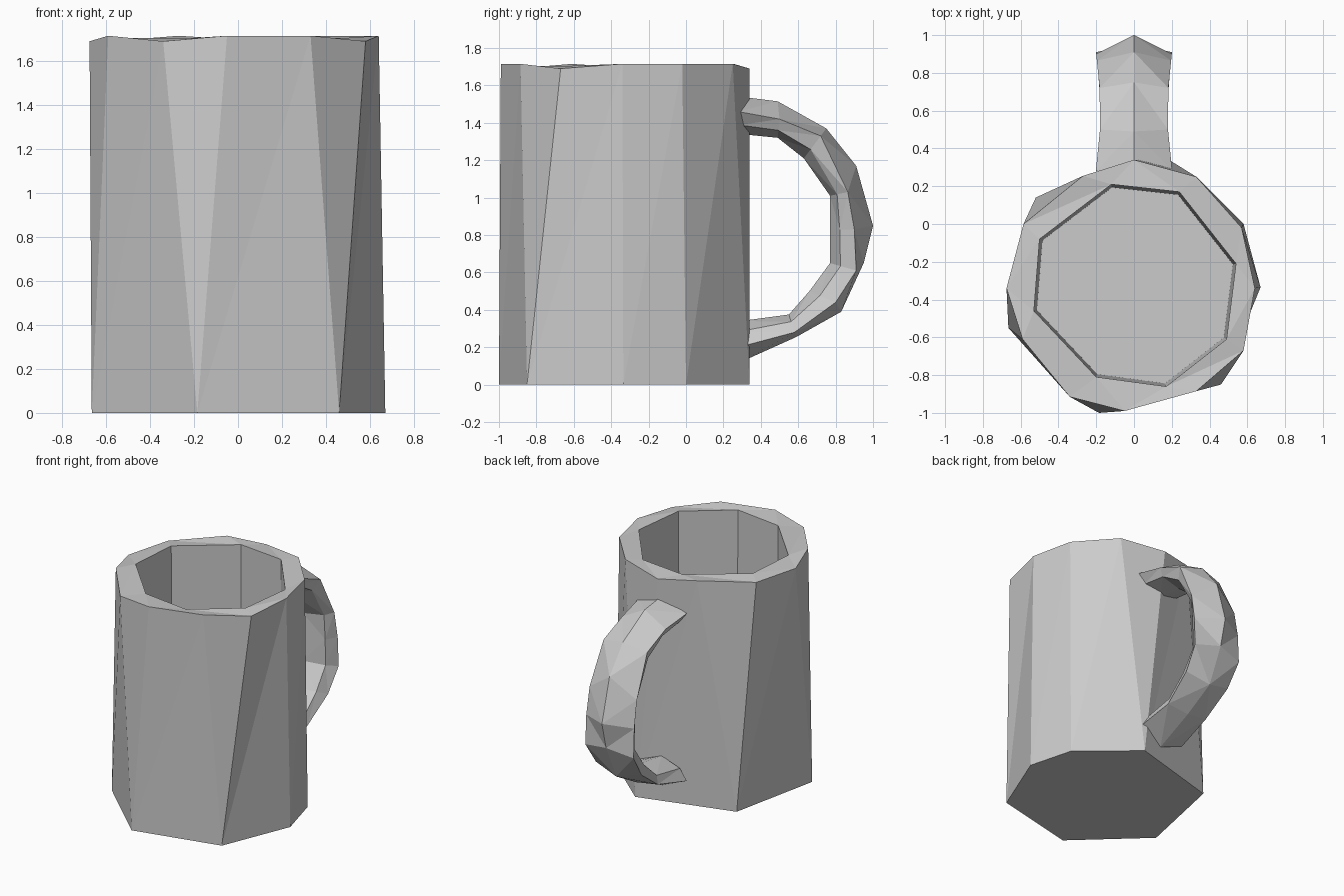
import bpy, bmesh
from math import atan2, pi
from mathutils import Vector

cube = bpy.data.objects.get("Cube")
if cube:
    bpy.data.objects.remove(cube, do_unlink=True)

GREY = (0.6, 0.6, 0.6, 1.0)
grey = bpy.data.materials.new("plain grey")
grey.use_nodes = True
grey.diffuse_color = GREY
grey.node_tree.nodes["Principled BSDF"].inputs["Base Color"].default_value = GREY

CENTRE = Vector((0, -0.33, 0))


def finish(bm, name):
    """Turn a bmesh into a flat shaded grey object."""
    bmesh.ops.recalc_face_normals(bm, faces=bm.faces)
    mesh = bpy.data.meshes.new(name)
    bm.to_mesh(mesh)
    bm.free()
    mesh.materials.append(grey)
    obj = bpy.data.objects.new(name, mesh)
    bpy.context.collection.objects.link(obj)
    return obj


def angle(vert):
    return atan2(vert.co.y - CENTRE.y, vert.co.x - CENTRE.x)


def ring(bm, points):
    """Add a ring of vertices, sorted around the cup axis."""
    return sorted((bm.verts.new(p) for p in points), key=angle)


def zip_rings(bm, a, b):
    """Join two rings of different counts with triangles, by angle."""
    i = j = 0
    while i < len(a) or j < len(b):
        va, vb = a[i % len(a)], b[j % len(b)]
        na, nb = a[(i + 1) % len(a)], b[(j + 1) % len(b)]
        turn_a = angle(na) + 2 * pi * ((i + 1) // len(a))
        turn_b = angle(nb) + 2 * pi * ((j + 1) // len(b))
        if j >= len(b) or (i < len(a) and turn_a <= turn_b):
            bm.faces.new((va, na, vb))
            i += 1
        else:
            bm.faces.new((va, nb, vb))
            j += 1


# Cup: uneven faceted wall, sloping lip, inner wall and floor
base_points = [(-0.185, -1), (0.46, -0.85), (0.67, -0.335), (0.58, 0),
               (0.185, 0.34), (-0.52, 0.14), (-0.665, -0.55)]
HIGH, LOW = 1.715, 1.69
rim_points = [(-0.675, -0.34, LOW), (-0.59, -0.61, HIGH), (-0.34, -0.915, LOW),
              (-0.05, -0.99, HIGH), (0.33, -0.885, HIGH), (0.58, -0.67, LOW),
              (0.64, -0.34, HIGH), (0.57, -0.02, HIGH), (0.33, 0.25, HIGH),
              (0, 0.34, LOW), (-0.27, 0.255, HIGH), (-0.585, 0, LOW)]
mouth_points = [(-0.5, -0.08), (-0.12, 0.21), (0.24, 0.17), (0.54, -0.21),
                (0.49, -0.61), (0.17, -0.86), (-0.2, -0.81), (-0.53, -0.46)]
FLOOR = 0.13

bm = bmesh.new()
base = ring(bm, [(x, y, 0) for x, y in base_points])
rim = ring(bm, rim_points)
mouth = ring(bm, [(x, y, HIGH - 0.01) for x, y in mouth_points])
floor = ring(bm, [CENTRE + (Vector((x, y, 0)) - CENTRE) * 0.97 + Vector((0, 0, FLOOR))
                  for x, y in mouth_points])
zip_rings(bm, base, rim)
zip_rings(bm, rim, mouth)
zip_rings(bm, mouth, floor)
bm.faces.new(base)
bm.faces.new(floor)
finish(bm, "cup")

# Handle: six-sided section swept along outer, side and inner profiles (y, z)
outer = [(0.29, 1.54), (0.49, 1.515), (0.75, 1.37), (0.91, 1.17), (1, 0.85),
         (0.95, 0.65), (0.83, 0.39), (0.59, 0.255), (0.29, 0.12)]
side = [(0.28, 1.46), (0.5, 1.42), (0.72, 1.33), (0.865, 1.03), (0.9, 0.83),
        (0.91, 0.61), (0.8, 0.44), (0.58, 0.28), (0.28, 0.2)]
inner = [(0.29, 1.34), (0.49, 1.32), (0.63, 1.21), (0.77, 1.01), (0.77, 0.83),
         (0.77, 0.65), (0.66, 0.5), (0.55, 0.375), (0.29, 0.34)]

bm = bmesh.new()
sections = []
for o, s, n in zip(outer, side, inner):
    low = Vector(s).lerp(Vector(n), 0.6)
    wide = 0.17 + 0.03 * abs(s[0] - 0.6) / 0.3
    loop = [(0, *o), (wide, *s), (0.15, *low), (0, *n), (-0.15, *low), (-wide, *s)]
    sections.append([bm.verts.new(p) for p in loop])
for a, b in zip(sections, sections[1:]):
    for k in range(len(a)):
        m = (k + 1) % len(a)
        bm.faces.new((a[k], a[m], b[m], b[k]))
bm.faces.new(sections[0])
bm.faces.new(sections[-1])
bmesh.ops.triangulate(bm, faces=bm.faces)
finish(bm, "handle")
